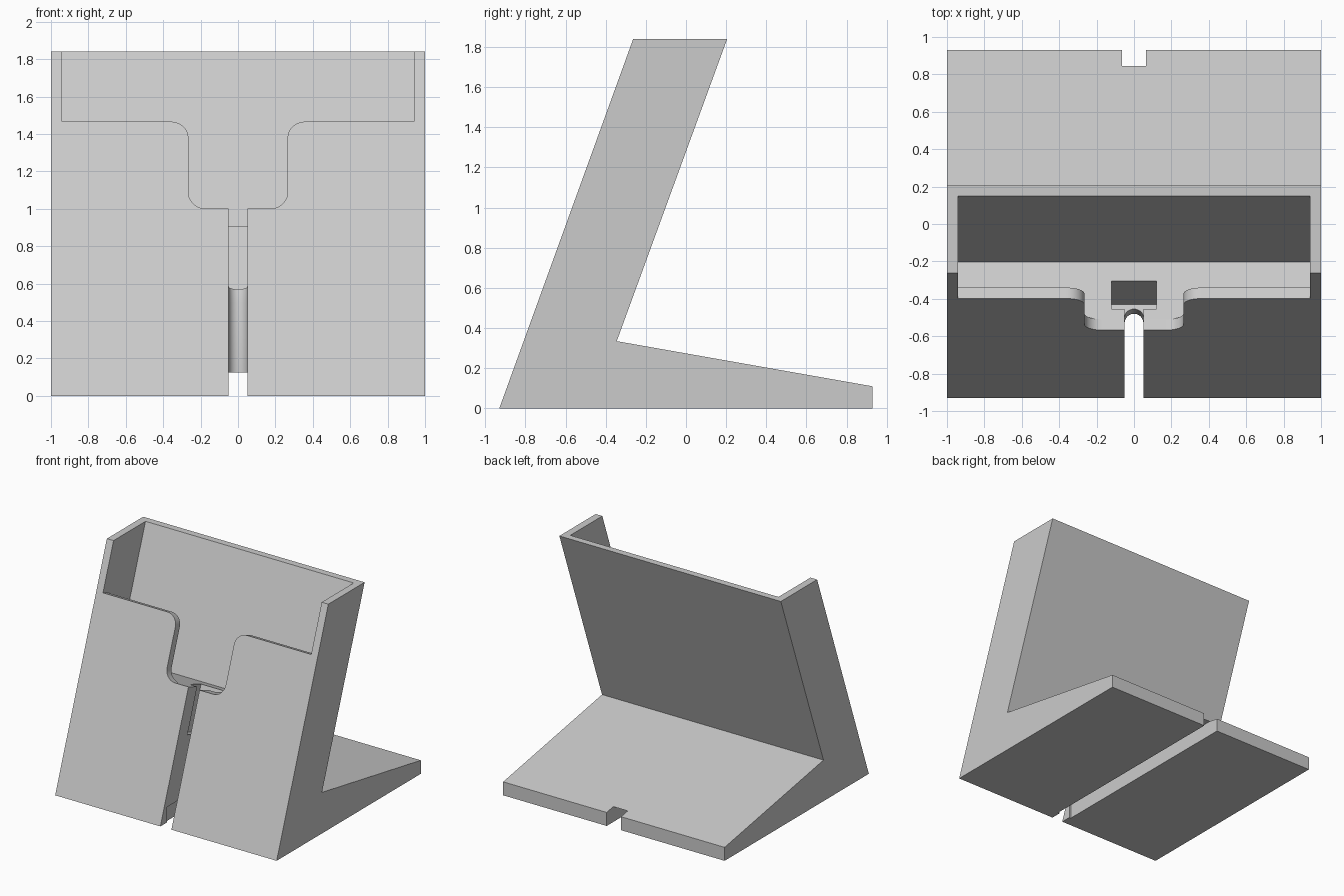
import bpy, bmesh
from math import radians, sin, cos, tan, pi
from mathutils import Matrix

cube = bpy.data.objects.get("Cube")
if cube:
    bpy.data.objects.remove(cube, do_unlink=True)

LEAN = radians(20)
FRONT = -0.93
# Tilted frame of the back rest: x across, y into the slab, z up the slope
TILT = Matrix.Translation((0, FRONT, 0)) @ Matrix.Rotation(-LEAN, 4, 'X')

grey = bpy.data.materials.new("light_grey")
grey.use_nodes = True
grey.diffuse_color = (0.6, 0.6, 0.6, 1)
grey.node_tree.nodes["Principled BSDF"].inputs["Base Color"].default_value = (0.6, 0.6, 0.6, 1)


def loft(name, rings, matrix=Matrix()):
    """Closed solid through matching rings of points."""
    bm = bmesh.new()
    loops = [[bm.verts.new(p) for p in ring] for ring in rings]
    n = len(loops[0])
    for a, b in zip(loops, loops[1:]):
        for i in range(n):
            j = (i + 1) % n
            bm.faces.new((a[i], a[j], b[j], b[i]))
    bm.faces.new(loops[0])
    bm.faces.new(loops[-1])
    bmesh.ops.recalc_face_normals(bm, faces=bm.faces)
    bm.transform(matrix)
    mesh = bpy.data.meshes.new(name)
    bm.to_mesh(mesh)
    bm.free()
    mesh.materials.append(grey)
    obj = bpy.data.objects.new(name, mesh)
    bpy.context.collection.objects.link(obj)
    return obj


def box(name, half, y0, y1, z0, z1, matrix=Matrix()):
    ring = [(-half, y0), (half, y0), (half, y1), (-half, y1)]
    return loft(name, [[(x, y, z) for x, y in ring] for z in (z0, z1)], matrix)


def arc(cx, cy, r, a0, a1, steps=10):
    return [(cx + r * cos(radians(a0 + (a1 - a0) * i / steps)),
             cy + r * sin(radians(a0 + (a1 - a0) * i / steps))) for i in range(steps + 1)]


# Stand body: leaning slab and wedge foot
side = [(FRONT, 0), (0.93, 0), (0.93, 0.11), (-0.345, 0.335), (0.205, 1.84), (-0.263, 1.84)]
stand = loft("phone_stand", [[(x, y, z) for y, z in side] for x in (-1, 1)])

# Pocket behind the thin front plate
FLOOR, LIP, TOP = 1.064, 1.559, 2.5
cutters = [box("pocket_cutter", 0.94, 0.06, 0.385, FLOOR, TOP, TILT)]

# T-shaped window in the front plate, with rounded corners
R = 0.093
half_t = (arc(0.265 - R, FLOOR + R, R, -90, 0) + arc(0.265 + R, LIP - R, R, 180, 90)
          + [(0.94, LIP), (0.94, TOP)])
window = half_t + [(-x, z) for x, z in reversed(half_t)]
cutters.append(loft("window_cutter", [[(x, y, z) for x, z in window] for y in (-0.5, 0.1)], TILT))

# Plug socket in the pocket floor
cutters.append(box("socket_cutter", 0.12, 0.118, 0.278, 0.697, FLOOR + 0.1, TILT))

# Cable slit with a round inner end: upright below, leaning above
W, KINK, SLIT_TOP = 0.05, 0.5, 1.04
slot = [(-W, -1.4)] + arc(0, -0.48 - W, W, 180, 0, 16) + [(W, -1.4)]
shifts = [(-0.1, 0), (KINK, 0), (SLIT_TOP, (SLIT_TOP - KINK) * tan(LEAN))]
cutters.append(loft("slit_cutter", [[(x, y + dy, z) for x, y in slot] for z, dy in shifts]))

# Cable channel under the foot
cutters.append(box("channel_cutter", 0.065, -0.845, 1.2, -0.1, 0.125))

bpy.ops.object.select_all(action='DESELECT')
bpy.context.view_layer.objects.active = stand
stand.select_set(True)
for cutter in cutters:
    cutter.hide_render = True
    mod = stand.modifiers.new(cutter.name, 'BOOLEAN')
    mod.operation = 'DIFFERENCE'
    mod.solver = 'EXACT'
    mod.object = cutter
    bpy.ops.object.modifier_apply(modifier=mod.name)
    bpy.data.objects.remove(cutter, do_unlink=True)

bpy.ops.object.shade_smooth_by_angle(angle=radians(25))
